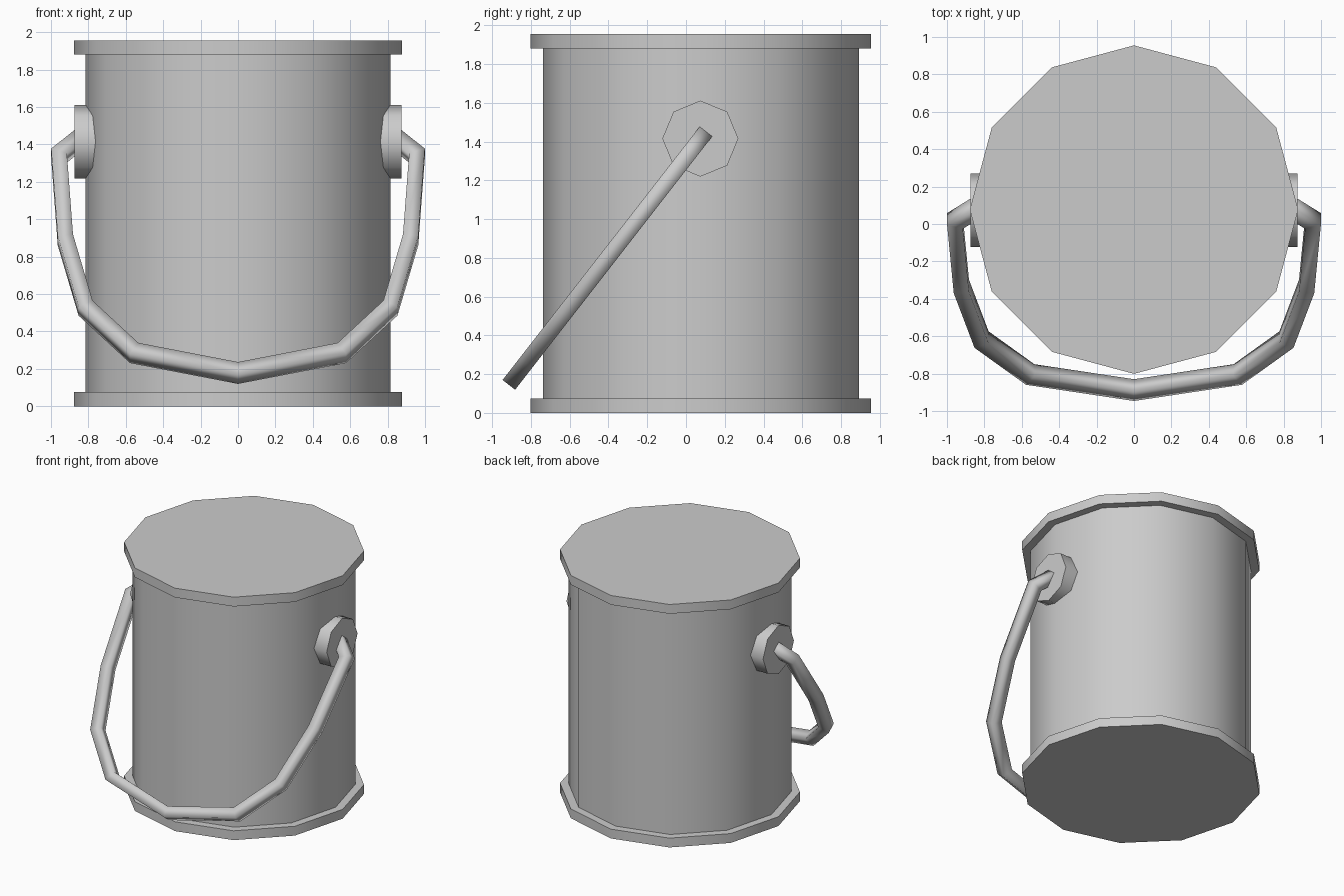
import bpy, bmesh, math
from mathutils import Vector

if "Cube" in bpy.data.objects:
    bpy.data.objects.remove(bpy.data.objects["Cube"])

CY = 0.077  # pail axis in y


def smooth(obj, angle):
    bpy.ops.object.select_all(action='DESELECT')
    obj.select_set(True)
    bpy.context.view_layer.objects.active = obj
    bpy.ops.object.shade_smooth_by_angle(angle=math.radians(angle))


def cylinder(name, sides, radius, depth, loc, rot=(0, 0, 0)):
    bpy.ops.mesh.primitive_cylinder_add(vertices=sides, radius=radius, depth=depth,
                                        location=loc, rotation=rot)
    obj = bpy.context.object
    obj.name = name
    smooth(obj, 50)
    return obj


# Pail body with top and bottom rims
cylinder("body", 12, 0.815, 1.85, (0, CY, 0.9775))
cylinder("bottom_rim", 12, 0.878, 0.075, (0, CY, 0.0375))
cylinder("top_rim", 12, 0.878, 0.075, (0, CY, 1.9175))

# Octagonal handle mounts
for side, name in ((1, "right_mount"), (-1, "left_mount")):
    cylinder(name, 8, 0.196, 0.175, (side * 0.7875, CY - 0.003, 1.415), (0, math.pi / 2, 0))

# Handle: square bar swept along a tilted, mirrored path of (x, z) points
half = [(0, 0.178), (0.555, 0.285), (0.815, 0.525), (0.923, 0.89), (0.957, 1.34), (0.81, 1.457)]
u = Vector((0, 0.614, 0.789)).normalized()   # up along the handle plane
n = Vector((0, -u.z, u.y))                   # handle plane normal
base = Vector((0, -0.888, 0.178))
R = 0.041
path = [Vector((x, (z - 0.178) / u.z)) for x, z in half]
path = [Vector((-p.x, p.y)) for p in reversed(path[1:])] + path

bm = bmesh.new()
rings = []
for i, p in enumerate(path):
    d1 = (p - path[max(i - 1, 0)]).normalized()
    d2 = (path[min(i + 1, len(path) - 1)] - p).normalized()
    if i == 0:
        d1 = d2
    elif i == len(path) - 1:
        d2 = d1
    side = Vector((-(d1 + d2).y, (d1 + d2).x)).normalized()
    side *= R / side.dot(Vector((-d1.y, d1.x)))      # mitre width
    ring = []
    for a, b in ((-1, -1), (1, -1), (1, 1), (-1, 1)):
        q = p + side * a
        ring.append(bm.verts.new(base + Vector((q.x, 0, 0)) + u * q.y + n * (b * R)))
    rings.append(ring)
for r1, r2 in zip(rings, rings[1:]):
    for k in range(4):
        bm.faces.new((r1[k], r1[(k + 1) % 4], r2[(k + 1) % 4], r2[k]))
bm.faces.new(rings[0])
bm.faces.new(rings[-1])
bmesh.ops.recalc_face_normals(bm, faces=bm.faces)
mesh = bpy.data.meshes.new("handle")
bm.to_mesh(mesh)
bm.free()
handle = bpy.data.objects.new("handle", mesh)
bpy.context.collection.objects.link(handle)
smooth(handle, 120)
